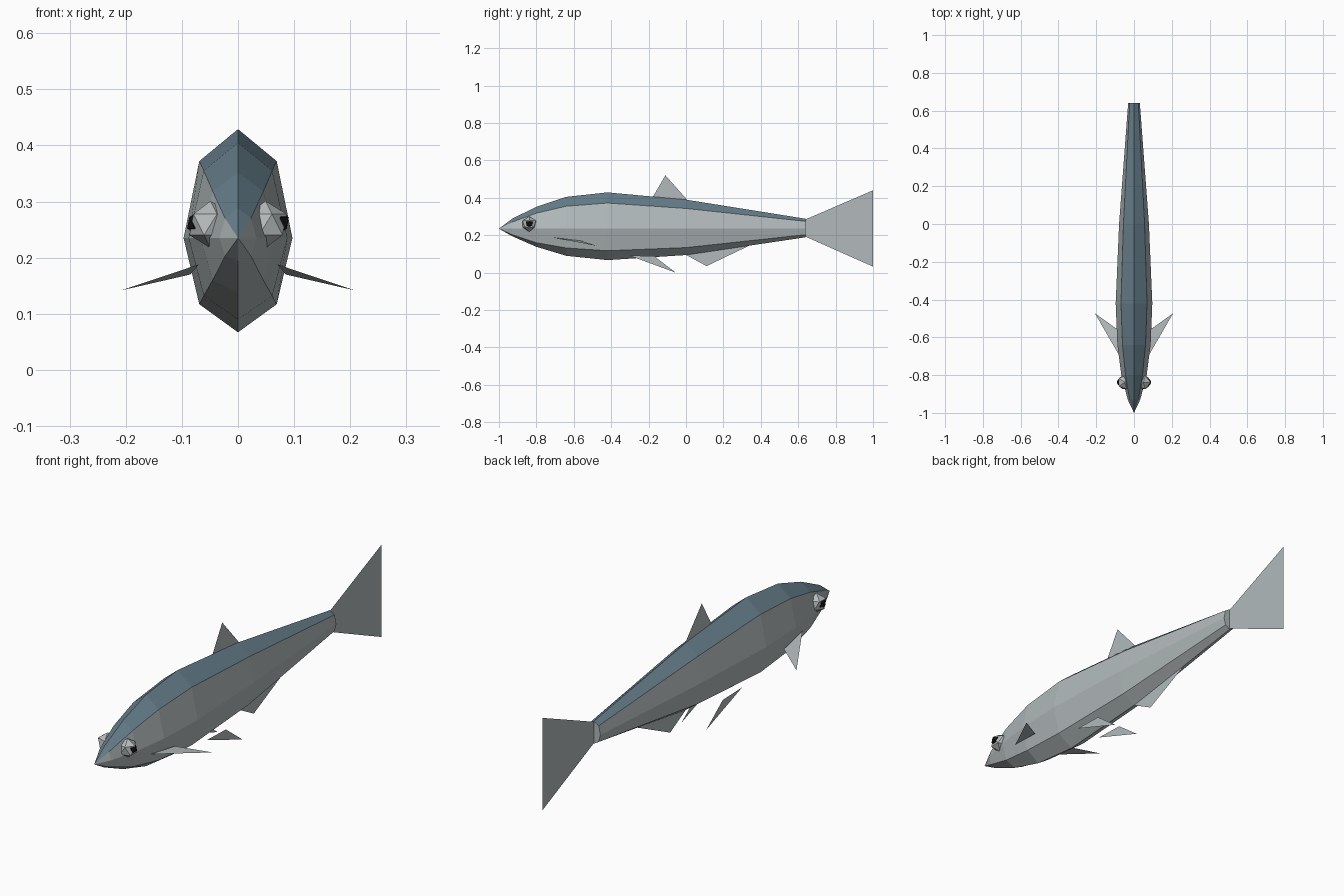
import bpy
import bmesh

if "Cube" in bpy.data.objects:
    bpy.data.objects.remove(bpy.data.objects["Cube"])


def material(name, rgb):
    m = bpy.data.materials.new(name)
    m.diffuse_color = (*rgb, 1)
    m.use_nodes = True
    m.node_tree.nodes["Principled BSDF"].inputs["Base Color"].default_value = m.diffuse_color
    return m


SILVER = material("silver", (0.445, 0.49, 0.496))
BLUE = material("blue grey", (0.133, 0.212, 0.262))
EYE = material("eye grey", (0.48, 0.51, 0.51))
BLACK = material("pupil black", (0.008, 0.008, 0.008))


def finish(name, bm, *mats):
    me = bpy.data.meshes.new(name)
    bm.to_mesh(me)
    bm.free()
    for m in mats:
        me.materials.append(m)
    ob = bpy.data.objects.new(name, me)
    bpy.context.collection.objects.link(ob)
    return ob


def fin(name, points):
    """Thin flat fin made from one outline."""
    bm = bmesh.new()
    bm.faces.new([bm.verts.new(p) for p in points])
    bmesh.ops.triangulate(bm, faces=bm.faces[:])
    return finish(name, bm, SILVER)


def ball(name, centre, radius, mat):
    bm = bmesh.new()
    bmesh.ops.create_icosphere(bm, subdivisions=1, radius=radius)
    bmesh.ops.translate(bm, verts=bm.verts, vec=centre)
    return finish(name, bm, mat)


# Body: eight-sided rings lofted from the nose to the tail stem
# y, top z, shoulder z, middle z, lower z, bottom z, middle half width, shoulder half width
STATIONS = [
    (-0.93, 0.288, 0.270, 0.235, 0.203, 0.195, 0.033, 0.023),
    (-0.80, 0.352, 0.318, 0.235, 0.160, 0.138, 0.067, 0.045),
    (-0.64, 0.405, 0.355, 0.235, 0.132, 0.090, 0.088, 0.061),
    (-0.42, 0.429, 0.372, 0.235, 0.117, 0.067, 0.097, 0.069),
    (0.00, 0.390, 0.343, 0.235, 0.134, 0.094, 0.079, 0.056),
    (0.64, 0.288, 0.274, 0.235, 0.203, 0.189, 0.031, 0.023),
]
bm = bmesh.new()
rings = []
for y, top, sh, mid, low, bot, w, ws in STATIONS:
    outline = [(0, top), (ws, sh), (w, mid), (ws, low),
               (0, bot), (-ws, low), (-w, mid), (-ws, sh)]
    rings.append([bm.verts.new((x, y, z)) for x, z in outline])
nose = bm.verts.new((0, -1.0, 0.235))
for i in range(8):
    j = (i + 1) % 8
    back = 1 if i in (0, 7) else 0          # the two top strips are blue
    bm.faces.new((nose, rings[0][i], rings[0][j])).material_index = back
    for a, b in zip(rings, rings[1:]):
        bm.faces.new((a[i], b[i], b[j], a[j])).material_index = back
bm.faces.new(rings[-1])
bmesh.ops.recalc_face_normals(bm, faces=bm.faces)
finish("body", bm, SILVER, BLUE)

# Fins on the centre line
fin("tail_fin", [(0, 0.64, 0.285), (0, 1.0, 0.44), (0, 0.785, 0.237),
                 (0, 1.0, 0.032), (0, 0.64, 0.192)])
fin("dorsal_fin", [(0, -0.18, 0.40), (0, -0.11, 0.52), (0, 0.01, 0.385)])
fin("anal_fin", [(0, -0.01, 0.10), (0, 0.11, 0.035), (0, 0.34, 0.145)])

# Paired fins and eyes
for side, s in (("left", -1), ("right", 1)):
    fin(side + "_pectoral_fin", [(s * 0.07, -0.71, 0.188), (s * 0.207, -0.473, 0.142),
                                 (s * 0.085, -0.56, 0.170)])
    fin(side + "_pelvic_fin", [(s * 0.06, -0.305, 0.092), (s * 0.06, -0.055, 0.0),
                               (s * 0.06, -0.17, 0.088)])
    ball(side + "_eye", (s * 0.049, -0.838, 0.259), 0.042, EYE)
    ball(side + "_pupil", (s * 0.071, -0.838, 0.262), 0.022, BLACK)
